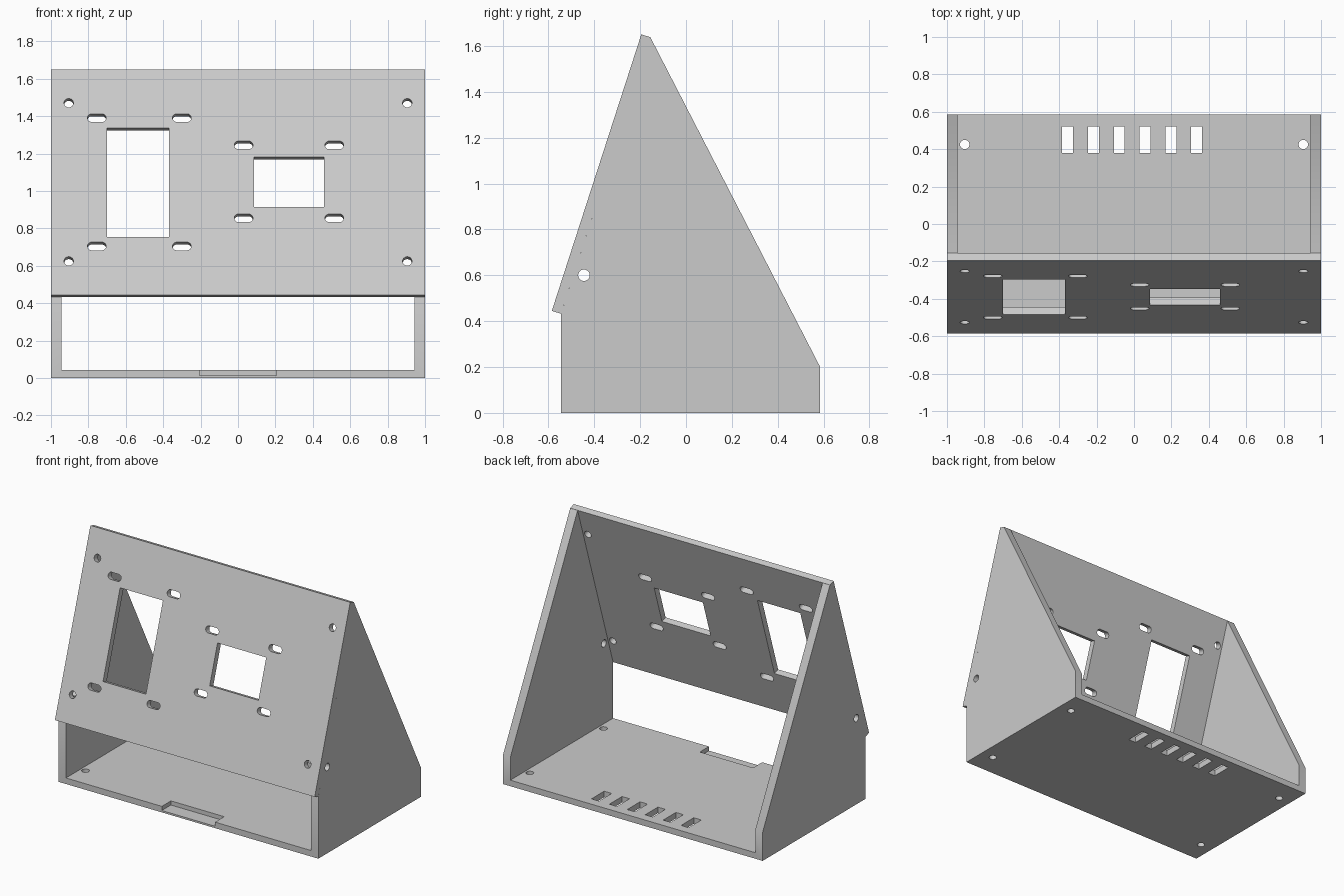
import bpy, bmesh, math
from mathutils import Matrix, Vector

if "Cube" in bpy.data.objects:
    bpy.data.objects.remove(bpy.data.objects["Cube"], do_unlink=True)

grey = bpy.data.materials.new("light grey plastic")
grey.use_nodes = True
grey.diffuse_color = (0.6, 0.6, 0.6, 1)
grey.node_tree.nodes["Principled BSDF"].inputs["Base Color"].default_value = (0.6, 0.6, 0.6, 1)

FLAT = Matrix.Identity(4)
SIDE = Matrix(((0, 0, 1), (1, 0, 0), (0, 1, 0))).to_4x4()   # outline in y, z; depth in x
TILT = math.acos(0.308)
PANEL = Matrix.Translation((0, -0.585, 0.445)) @ Matrix.Rotation(TILT, 4, 'X')
WALL = 0.042          # floor and panel thickness
INNER = 0.943         # inside face of the side walls


def rect(x0, x1, y0, y1):
    return [(x0, y0), (x1, y0), (x1, y1), (x0, y1)]


def slot(x, y, half=0.0, r=0.025, n=32):
    """Round hole, or a long slot when half is above zero."""
    angles = [(k + 0.5) * math.tau / n for k in range(n)]
    return [(x + math.copysign(half, math.cos(a)) + r * math.cos(a),
             y + r * math.sin(a)) for a in angles]


def prisms(name, items, frame):
    """One object from (outline, low, high) prisms set in a frame."""
    bm = bmesh.new()
    for outline, low, high in items:
        face = bm.faces.new([bm.verts.new((x, y, low)) for x, y in outline])
        top = bmesh.ops.extrude_face_region(bm, geom=[face])["geom"]
        moved = [v for v in top if isinstance(v, bmesh.types.BMVert)]
        bmesh.ops.translate(bm, verts=moved, vec=Vector((0, 0, high - low)))
    bm.transform(frame)
    bmesh.ops.recalc_face_normals(bm, faces=bm.faces)
    mesh = bpy.data.meshes.new(name)
    bm.to_mesh(mesh)
    bm.free()
    mesh.materials.append(grey)
    obj = bpy.data.objects.new(name, mesh)
    bpy.context.collection.objects.link(obj)
    return obj


def activate(obj):
    bpy.ops.object.select_all(action='DESELECT')
    obj.select_set(True)
    bpy.context.view_layer.objects.active = obj


def cut(obj, items, frame):
    cutter = prisms("cutter", items, frame)
    cutter.hide_render = True
    mod = obj.modifiers.new("cut", 'BOOLEAN')
    mod.operation, mod.solver, mod.object = 'DIFFERENCE', 'EXACT', cutter
    activate(obj)
    bpy.ops.object.modifier_apply(modifier=mod.name)
    bpy.data.objects.remove(cutter, do_unlink=True)


# Body: side profile hollowed out, leaving a floor and two side walls
profile = [(-0.545, 0), (0.585, 0), (0.585, 0.2), (-0.155, 1.637), (-0.545, 0.432)]
body = prisms("body", [(profile, -1, 1)], SIDE)
cut(body, [(rect(-INNER, INNER, -1, 1), WALL, 2)], FLAT)

# Screw holes through the side walls
cut(body, [(slot(y, z), -1.1, 1.1) for y, z in
           ((-0.385, 0.1), (0.42, 0.1), (-0.445, 0.6), (-0.175, 1.44))], SIDE)

# Floor: screw holes, vents and front notch
floor_cuts = [(slot(x, y), -0.1, 0.06) for x in (-0.905, 0.905) for y in (-0.385, 0.425)]
for i in range(6):
    x = -0.355 + i * 0.138
    floor_cuts.append((rect(x - 0.029, x + 0.029, 0.38, 0.52), -0.1, 0.06))
floor_cuts.append((rect(-0.205, 0.205, -0.7, -0.445), 0.013, 0.06))
cut(body, floor_cuts, FLAT)

# Sloping front panel with two windows, mounting slots and corner holes
panel = prisms("front_panel", [(rect(-1, 1, 0, 1.267), -WALL, 0)], PANEL)
openings = [rect(-0.7, -0.37, 0.326, 0.936), rect(0.085, 0.46, 0.494, 0.773)]
openings += [slot(x, s, 0.027, 0.023) for x in (-0.755, -0.3) for s in (0.273, 0.994)]
openings += [slot(x, s, 0.027, 0.023) for x in (0.03, 0.515) for s in (0.431, 0.841)]
openings += [slot(x, s) for x in (-0.905, 0.905) for s in (0.189, 1.078)]
cut(panel, [(o, -0.1, 0.1) for o in openings], PANEL)

for obj in (body, panel):
    activate(obj)
    bpy.ops.object.shade_smooth_by_angle(angle=math.radians(30))
